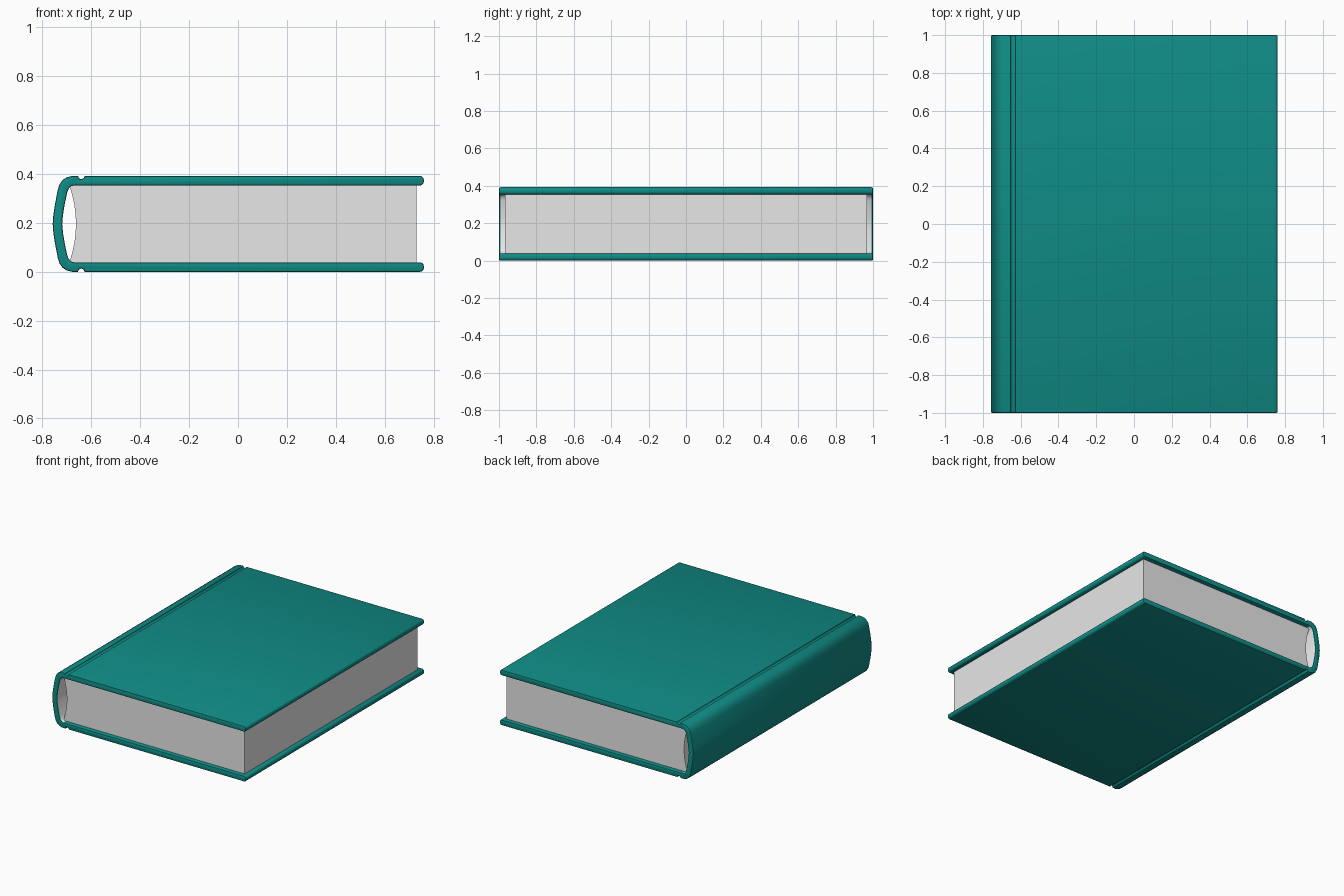
import bpy, bmesh, math

if "Cube" in bpy.data.objects:
    bpy.data.objects.remove(bpy.data.objects["Cube"])

H = 0.392          # total height
MID = H / 2
T = 0.039          # board thickness


def material(name, rgb):
    m = bpy.data.materials.new(name)
    m.diffuse_color = (*rgb, 1)
    m.use_nodes = True
    m.node_tree.nodes["Principled BSDF"].inputs["Base Color"].default_value = m.diffuse_color
    return m


teal = material("teal cloth", (0.005, 0.26, 0.235))
paper = material("paper", (0.8, 0.8, 0.8))


def arc(cx, cz, r, a0, a1, n):
    """Points on a circle arc, angles in degrees."""
    return [(cx + r * math.cos(math.radians(a0 + (a1 - a0) * i / n)),
             cz + r * math.sin(math.radians(a0 + (a1 - a0) * i / n)))
            for i in range(n + 1)]


def mirror(half):
    """Complete an upper half path ending on the middle line (z = MID)."""
    return half + [(x, H - z) for x, z in reversed(half[:-1])]


def extrude(name, profile, y, mats):
    bm = bmesh.new()
    face = bm.faces.new([bm.verts.new((x, -y, z)) for x, z in profile])
    res = bmesh.ops.extrude_face_region(bm, geom=[face])
    for v in res["geom"]:
        if isinstance(v, bmesh.types.BMVert):
            v.co.y = y
    bmesh.ops.recalc_face_normals(bm, faces=bm.faces)
    me = bpy.data.meshes.new(name)
    for m in mats:
        me.materials.append(m)
    ob = bpy.data.objects.new(name, me)
    bpy.context.collection.objects.link(ob)
    return ob, bm


def finish(ob, bm, angle):
    bm.to_mesh(ob.data)
    bm.free()
    bpy.ops.object.select_all(action='DESELECT')
    ob.select_set(True)
    bpy.context.view_layer.objects.active = ob
    bpy.ops.object.shade_smooth_by_angle(angle=math.radians(angle))


# Cover: rounded fore edge, hinge groove and curved spine in one profile
r = 0.016
outer = (arc(0.76 - r, H - T + r, r, -90, 0, 5)
         + arc(0.76 - r, H - r, r, 0, 90, 5)
         + arc(-0.641, H, 0.013, 0, -180, 8)
         + [(-0.678, H), (-0.699, H - 0.005), (-0.717, H - 0.016),
            (-0.730, H - 0.034), (-0.737, H - 0.056), (-0.745, 0.295),
            (-0.752, 0.255), (-0.756, 0.225), (-0.758, MID)])
inner = [(-0.67, H - T), (-0.682, H - T - 0.003), (-0.693, H - T - 0.014),
         (-0.699, H - T - 0.031), (-0.708, 0.28), (-0.714, 0.245),
         (-0.717, 0.22), (-0.719, MID)]
cover, bm = extrude("cover", mirror(outer) + mirror(inner)[::-1], 1.0, [teal, paper])
for f in bm.faces:                      # paper lining inside the spine
    if f.normal.x > 0.2 and f.calc_center_median().x < -0.66:
        f.material_index = 1
rim = [e for e in bm.edges if abs(e.verts[0].co.y - e.verts[1].co.y) < 1e-6]
bmesh.ops.bevel(bm, geom=rim, offset=0.007, segments=2, profile=0.5,
                affect='EDGES', material=0)
finish(cover, bm, 40)

# Page block with a hollow curved back
half = [(0.73, H - T)] + [(-0.663 - 0.027 * (1 - i / 10 * (2 - i / 10)),
                           H - T - (MID - T) * i / 10) for i in range(11)]
pages, bm = extrude("page_block", mirror(half), 0.968, [paper])
finish(pages, bm, 30)
